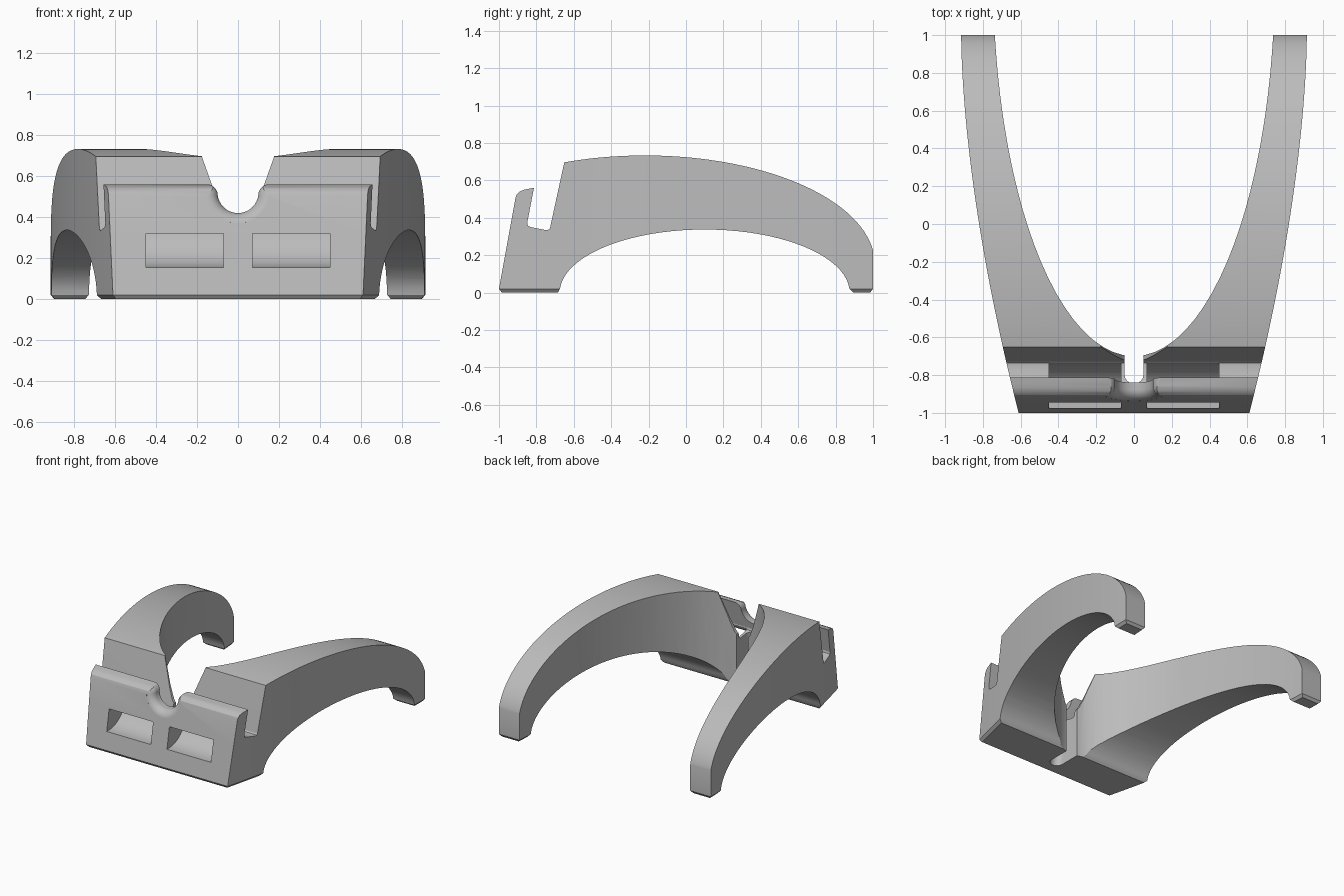
import bpy, bmesh
from math import sin, cos, pi, sqrt, radians

if "Cube" in bpy.data.objects:
    bpy.data.objects.remove(bpy.data.objects["Cube"], do_unlink=True)

LEAN = 0.184  # backward lean of the front face

grey = bpy.data.materials.new("plain_grey")
grey.use_nodes = True
colour = (0.5, 0.5, 0.5, 1)
grey.diffuse_color = colour
grey.node_tree.nodes["Principled BSDF"].inputs["Base Color"].default_value = colour


def loft(name, rings):
    """Solid skinned through matching closed rings, capped at both ends."""
    bm = bmesh.new()
    loops = [[bm.verts.new(p) for p in ring] for ring in rings]
    n = len(loops[0])
    for a, b in zip(loops, loops[1:]):
        for i in range(n):
            j = (i + 1) % n
            bm.faces.new((a[i], a[j], b[j], b[i]))
    bm.faces.new(loops[0])
    bm.faces.new(loops[-1])
    bmesh.ops.recalc_face_normals(bm, faces=bm.faces)
    mesh = bpy.data.meshes.new(name)
    bm.to_mesh(mesh)
    bm.free()
    mesh.materials.append(grey)
    obj = bpy.data.objects.new(name, mesh)
    bpy.context.collection.objects.link(obj)
    return obj


def side_prism(name, profile, x0, x1):
    return loft(name, [[(x, y, z) for y, z in profile] for x in (x0, x1)])


def combine(body, tool, operation):
    tool.hide_render = True
    mod = body.modifiers.new(operation, "BOOLEAN")
    mod.operation, mod.object, mod.solver = operation, tool, "EXACT"
    bpy.context.view_layer.objects.active = body
    bpy.ops.object.modifier_apply(modifier=mod.name)
    bpy.data.objects.remove(tool, do_unlink=True)


def arc(cy, cz, ry, rz, start, end, n):
    steps = [radians(start + (end - start) * i / n) for i in range(n + 1)]
    return [(cy + ry * cos(t), cz + rz * sin(t)) for t in steps]


# Side profile: arched underside, domed back, slot and front lip
profile = [(-0.985, 0), (-0.685, 0)]
profile += arc(0.1, 0, 0.775, 0.337, 176.5, 3.5, 40)
profile += [(0.895, 0), (0.985, 0), (1, 0.02)]
profile += arc(-0.22, 0.15, 1.23, 0.583, 7.3, 110.5, 48)
profile += [(-0.724, 0.36), (-0.727, 0.345), (-0.735, 0.336), (-0.75, 0.334)]
profile += [(-0.83, 0.35), (-0.845, 0.357), (-0.849, 0.372), (-0.813, 0.56)]
profile += [(-0.865, 0.55), (-0.89, 0.54), (-0.905, 0.525), (-0.912, 0.505), (-1, 0.02)]
stand = side_prism("phone_stand", profile, -1.2, 1.2)


# Plan outline: splayed outer flanks and a deep elliptical opening between the legs
def plan(z, inset):
    ys = [-1.05 + 2.1 * i / 40 for i in range(41)]
    outer = [(0.915 - 0.095 * max(0, 1 - y) ** 1.68 - inset, y) for y in ys]
    top = sqrt(1 - (0.25 / 2) ** 2)
    inner = []
    for i in range(61):
        t = pi * i / 60
        w = cos(t) * 1.45
        inner.append(((0.745 + inset) * sin(w) / sin(1.45) * top, 1.3 - 2 * cos(w)))
    # keep the ellipse exact: x follows from y
    inner = [((1 if x > 0 else -1) * (0.745 + inset) * sqrt(max(0, 1 - ((y - 1.3) / 2) ** 2)), y)
             for x, y in inner]
    left = [(-x, y) for x, y in reversed(outer)]
    return [(x, y, z) for x, y in outer + inner + left]


flanks = loft("plan_cutter", [plan(-0.02, 0.036), plan(0.02, 0), plan(1, 0)])
combine(stand, flanks, "INTERSECT")

# Curved sound channels from the front windows up into the slot
channel = [(-1.1, 0.155)] + arc(-0.95, 0.375, 0.217, 0.22, 270, 360, 14)
channel += [(-0.725, 0.40), (-0.835, 0.40)] + arc(-0.91, 0.38, 0.065, 0.06, 0, -90, 8)
channel += [(-1.1, 0.32)]
for side in (-1, 1):
    cutter = side_prism("channel_cutter", channel, side * 0.07, side * 0.45)
    combine(stand, cutter, "DIFFERENCE")

# Leaning cable slot with a round front end
cable = [(0.05, -0.45)] + [(x, y) for x, y in arc(0, -0.86, 0.05, 0.05, 0, -180, 14)] + [(-0.05, -0.45)]
slot = loft("cable_cutter", [[(x, y + LEAN * z, z) for x, y in cable] for z in (-0.1, 0.9)])
combine(stand, slot, "DIFFERENCE")

# Flared gap in the back rest
flare = [(0.03, 0.36), (0.065, 0.40), (0.10, 0.48), (0.185, 0.72), (0.185, 0.9)]
flare += [(-x, z) for x, z in reversed(flare)]
gap = loft("flare_cutter", [[(x, y, z) for x, z in flare] for y in (-0.78, -0.55)])
combine(stand, gap, "DIFFERENCE")


# Rounded notch in the lip, with a rolled front edge
def notch(y0, grow):
    r = 0.1 + grow
    half = arc(0, 0.52, r, r, -90, 0, 14)
    half += [(r + 0.008, 0.537), (r + 0.022, 0.552), (r + 0.045, 0.562), (r + 0.045, 0.7)]
    ring = half + [(-x, z) for x, z in reversed(half[1:])]
    return [(x, y0 + LEAN * (z - 0.42), z) for x, z in ring]


rolls = [radians(a) for a in range(0, 91, 10)]
rings = [notch(-0.79, 0)]
rings += [notch(-0.877 - 0.05 * sin(a), 0.05 * (1 - cos(a))) for a in rolls]
rings += [notch(-1, 0.051)]
combine(stand, loft("notch_cutter", rings), "DIFFERENCE")

# Smooth curves, sharp edges
bpy.ops.object.select_all(action="DESELECT")
stand.select_set(True)
bpy.context.view_layer.objects.active = stand
bpy.ops.object.shade_smooth_by_angle(angle=radians(25))
